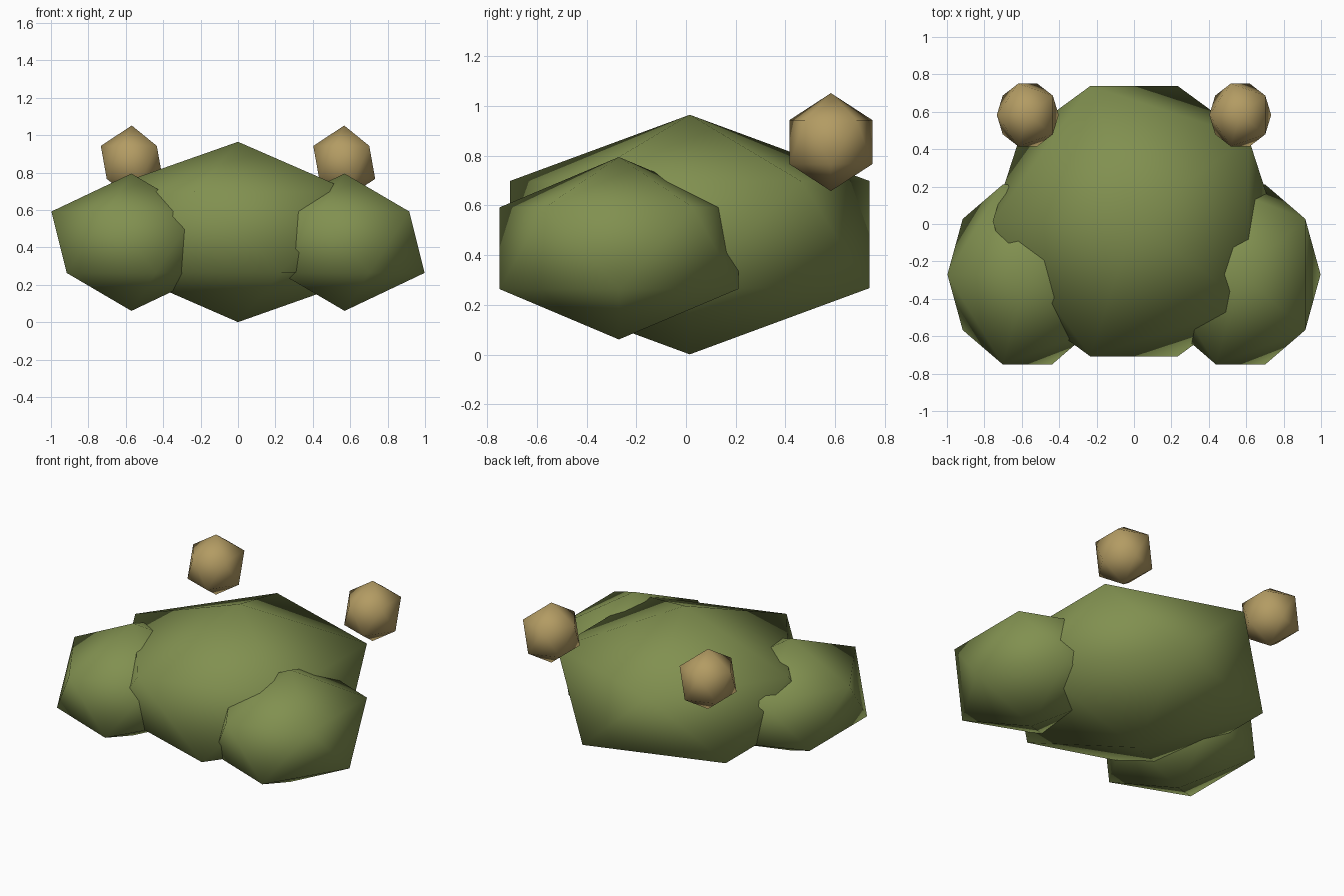
import bpy
import math

cube = bpy.data.objects.get("Cube")
if cube:
    bpy.data.objects.remove(cube, do_unlink=True)


def make_material(name, color):
    mat = bpy.data.materials.new(name)
    mat.use_nodes = True
    mat.diffuse_color = (*color, 1)
    mat.node_tree.nodes["Principled BSDF"].inputs["Base Color"].default_value = (*color, 1)
    return mat


green = make_material("moss_green", (0.22, 0.28, 0.08))
tan = make_material("sandy_tan", (0.45, 0.33, 0.125))


def blob(name, center, radii, mat):
    """Smooth-shaded twenty-sided ball, stretched along each axis."""
    bpy.ops.mesh.primitive_ico_sphere_add(subdivisions=1, radius=1, location=center,
                                          rotation=(0, 0, math.pi))
    obj = bpy.context.object
    obj.name = name
    obj.scale = radii
    bpy.ops.object.transform_apply(location=False, rotation=True, scale=True)
    bpy.ops.object.shade_smooth()
    obj.data.materials.append(mat)
    return obj


# Large central mass
blob("body", (0, 0.015, 0.483), (0.845, 0.85, 0.482), green)

# Paired side lobes and small balls, all facing the same way
for side, sign in (("left", 1), ("right", -1)):
    blob(f"{side}_side_lobe", (sign * 0.57, -0.27, 0.428), (0.478, 0.565, 0.367), green)
    blob(f"{side}_small_ball", (sign * 0.568, 0.583, 0.855), (0.185, 0.197, 0.197), tan)
